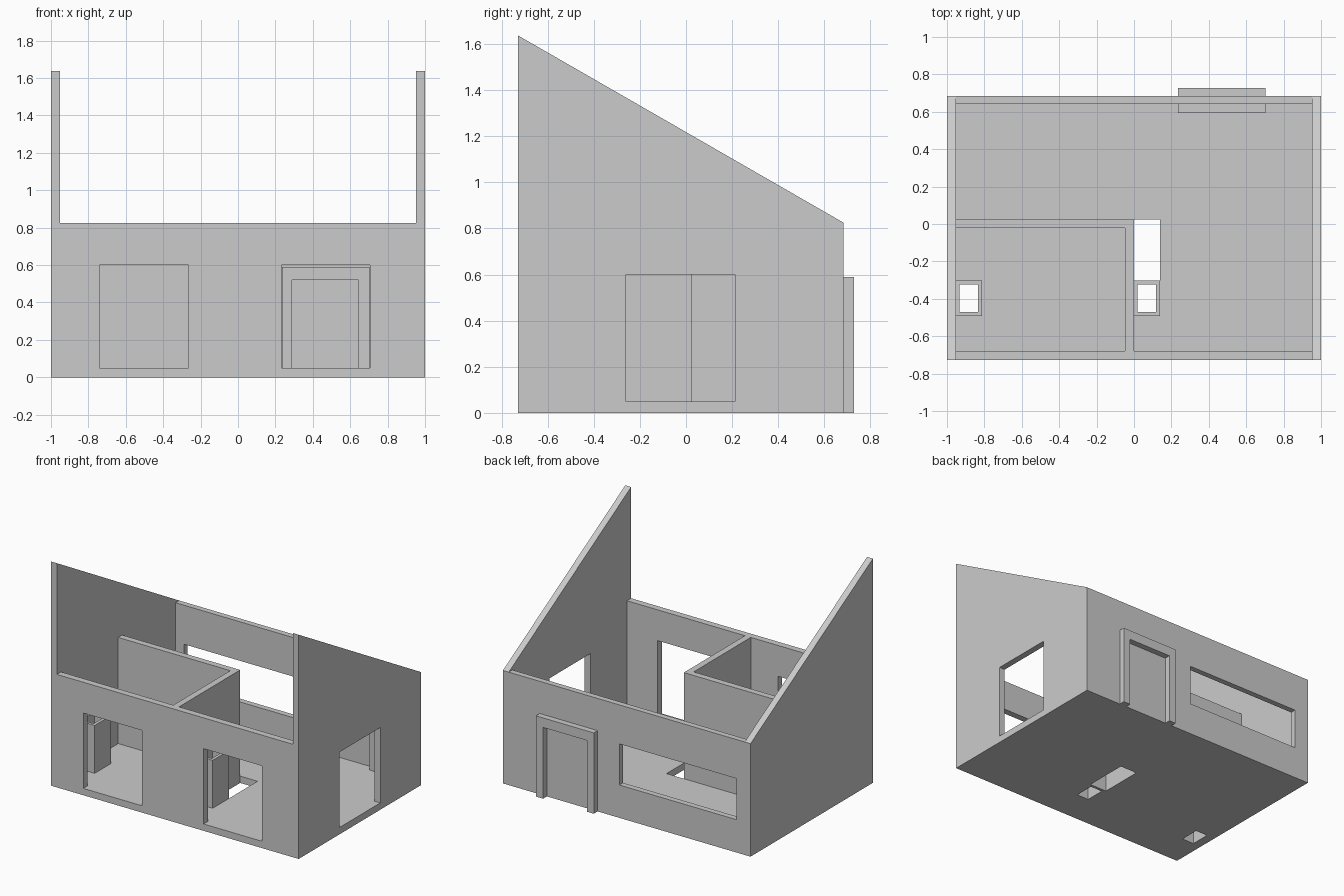
import bpy
import bmesh
from mathutils import Vector

cube = bpy.data.objects.get("Cube")
if cube:
    bpy.data.objects.remove(cube, do_unlink=True)

plaster = bpy.data.materials.new("plain_grey")
plaster.use_nodes = True
grey = (0.6, 0.6, 0.6, 1)
plaster.diffuse_color = grey
plaster.node_tree.nodes["Principled BSDF"].inputs["Base Color"].default_value = grey


def prism(name, outline, offset):
    """Extrude a closed outline of 3D points along an offset."""
    bm = bmesh.new()
    face = bm.faces.new([bm.verts.new(p) for p in outline])
    side = bmesh.ops.extrude_face_region(bm, geom=[face], use_keep_orig=True)
    moved = [v for v in side["geom"] if isinstance(v, bmesh.types.BMVert)]
    bmesh.ops.translate(bm, verts=moved, vec=Vector(offset))
    bmesh.ops.recalc_face_normals(bm, faces=bm.faces)
    mesh = bpy.data.meshes.new(name)
    bm.to_mesh(mesh)
    bm.free()
    mesh.materials.append(plaster)
    obj = bpy.data.objects.new(name, mesh)
    bpy.context.scene.collection.objects.link(obj)
    return obj


def box(name, x, y, z):
    base = [(x[0], y[0], z[0]), (x[1], y[0], z[0]),
            (x[1], y[1], z[0]), (x[0], y[1], z[0])]
    return prism(name, base, (0, 0, z[1] - z[0]))


def carve(obj, *spans):
    """Subtract a box given by its x, y and z spans."""
    cutter = box("cutter", *spans)
    cutter.hide_render = True
    mod = obj.modifiers.new("carve", "BOOLEAN")
    mod.operation = "DIFFERENCE"
    mod.solver = "EXACT"
    mod.object = cutter
    bpy.context.view_layer.update()
    result = obj.evaluated_get(bpy.context.evaluated_depsgraph_get())
    mesh = bpy.data.meshes.new_from_object(result)
    obj.modifiers.clear()
    obj.data = mesh
    bpy.data.objects.remove(cutter, do_unlink=True)


FRONT, BACK = -0.728, 0.684
FLOOR, EAVE, PEAK = 0.05, 0.825, 1.637
INNER_X = (-0.953, 0.953)
INNER_Y = (-0.68, 0.642)
OPENING_Z = (FLOOR, 0.6)

# Outer shell: sloped side profile, hollowed and cut down at front and back
shell = prism("house_shell", [(-1, FRONT, 0), (-1, BACK, 0),
                              (-1, BACK, EAVE), (-1, FRONT, PEAK)], (2, 0, 0))
carve(shell, INNER_X, INNER_Y, (FLOOR, 2))
carve(shell, INNER_X, (-1, 1), (EAVE, 2))

# Front openings, side opening and wide back window
for x in ((-0.74, -0.265), (0.232, 0.705)):
    carve(shell, x, (-0.8, -0.6), OPENING_Z)
carve(shell, (0.9, 1.1), (-0.26, 0.213), OPENING_Z)
carve(shell, (-0.885, 0.06), (0.6, 0.8), (0.24, 0.54))

# Stair hole in the floor
carve(shell, (0, 0.14), (-0.303, 0.025), (-0.1, 0.2))

# Hollow shafts standing on the floor, open through it
for name, x in (("side_shaft", -0.953), ("middle_shaft", 0)):
    shaft = box(name, (x, x + 0.14), (-0.492, -0.303), (FLOOR, 0.4))
    bore = ((x + 0.02, x + 0.118), (-0.471, -0.324), (-0.1, 0.6))
    carve(shaft, *bore)
    carve(shell, *bore)

# L-shaped partition enclosing the front room
left, front = INNER_X[0], INNER_Y[0]
prism("partition_walls", [(left, -0.021, FLOOR), (left, 0.025, FLOOR),
                          (0, 0.025, FLOOR), (0, front, FLOOR),
                          (-0.047, front, FLOOR), (-0.047, -0.021, FLOOR)],
      (0, 0, EAVE - FLOOR))

# Back door surround, standing proud on both sides of the wall
outline = [(0.235, 0), (0.235, 0.59), (0.703, 0.59), (0.703, 0),
           (0.645, 0), (0.645, 0.52), (0.29, 0.52), (0.29, 0)]
prism("door_surround", [(x, 0.594, z) for x, z in outline], (0, 0.134, 0))
